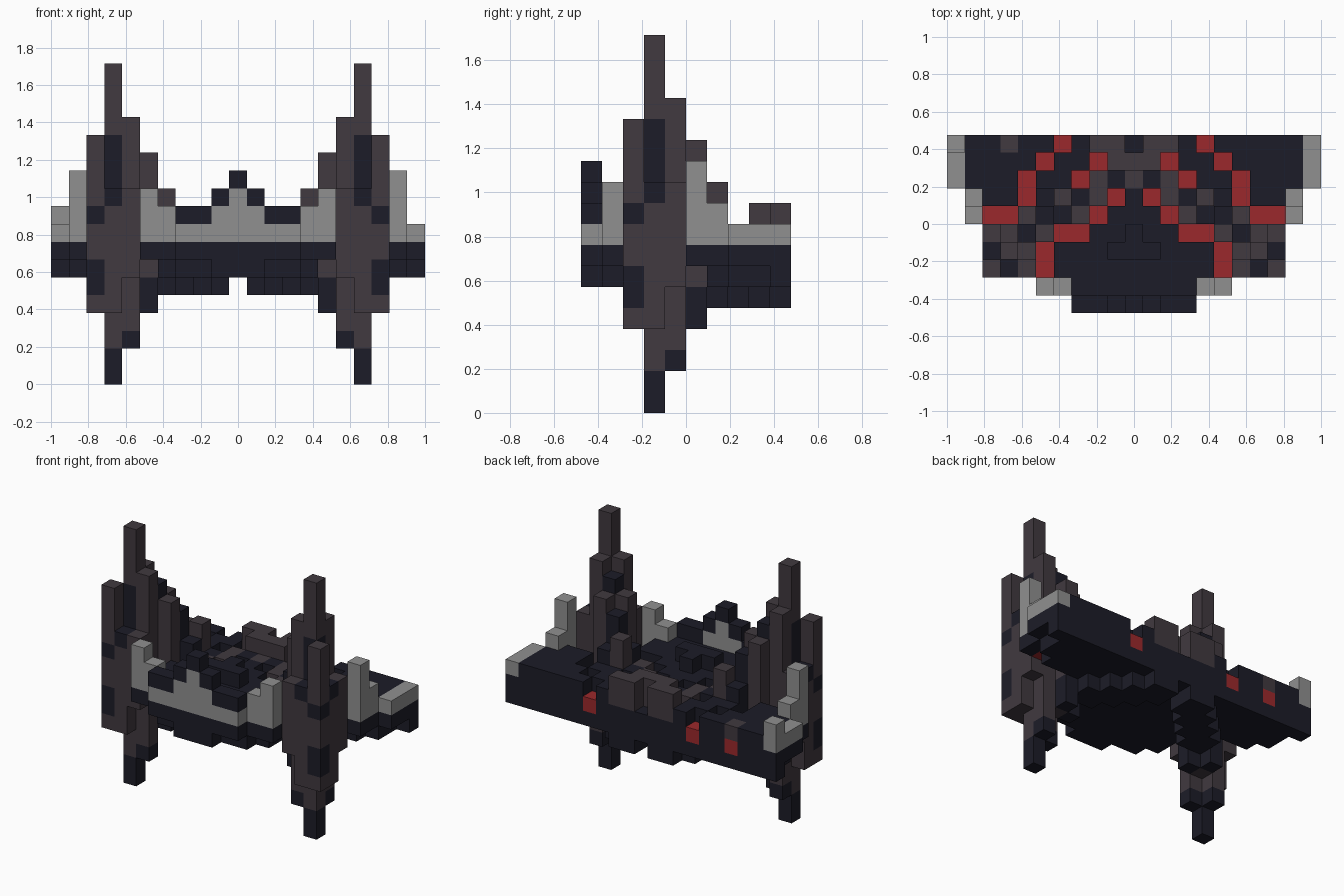
import bpy
import bmesh
from mathutils import Vector

cube = bpy.data.objects.get("Cube")
if cube:
    bpy.data.objects.remove(cube)

V = 2 / 21  # edge of one block
COLOURS = {
    "dark_navy": (0.0115, 0.0115, 0.021, 1),
    "warm_charcoal": (0.052, 0.041, 0.05, 1),
    "stone_grey": (0.28, 0.28, 0.28, 1),
    "deep_red": (0.33, 0.022, 0.025, 1),
}
DARK, BROWN, GREY, RED = range(4)
materials = []
for name, rgba in COLOURS.items():
    m = bpy.data.materials.new(name)
    m.use_nodes = True
    m.diffuse_color = rgba
    m.node_tree.nodes["Principled BSDF"].inputs["Base Color"].default_value = rgba
    materials.append(m)

blocks = {}  # (column, row, layer) -> (part, colour)


def column(part, i, j, bottom, top, colour):
    for k in range(bottom, top):
        blocks[i, j, k] = (part, colour)


def pair(part, i, j, bottom, top, colour):
    for s in (-1, 1):
        column(part, s * i, j, bottom, top, colour)


def ridge(part, i, j, bottom, top, colour):
    """Mirrored pair, plus its reflection across the diagonal of the wing."""
    pair(part, i, j, bottom, top, colour)
    pair(part, 10 - j, 10 - i, bottom, top, colour)


# Hull: wide stepped plate over a narrower layer
plate_widths = [3, 5, 8, 8, 8, 9, 9, 10, 10, 10]
under_widths = [1, 3, 4, 4, 4, 5, 8, 9, 9, 10]
for j in range(10):
    for i in range(plate_widths[j] + 1):
        pair("hull", i, j, 7, 9, DARK)
    for i in range(under_widths[j] + 1):
        pair("hull", i, j, 6, 7, DARK)

# Grey walls around the rim
for i, top in ((0, 11), (1, 10), (2, 9), (3, 9)):
    pair("front_wall", i, 0, 8, top, GREY)
    pair("front_wall", i, 0, top, top + 1, DARK)
pair("front_wall", 4, 1, 8, 10, GREY)
pair("front_wall", 5, 1, 8, 11, GREY)
pair("side_wall", 9, 5, 8, 12, GREY)
pair("side_wall", 9, 6, 8, 10, GREY)
for j in (7, 8, 9):
    pair("side_wall", 10, j, 8, 9, GREY)
column("side_wall", -10, 9, 9, 10, GREY)

# Checkered deck between the red arcs
for j in range(5, 10):
    for i in range(7):
        even = (i + j) % 2 == 0
        if i <= 2 and j >= 7:
            pair("deck_tiles", i, j, 8, 9, DARK if even else BROWN)
        elif 8 <= i + j <= 11:
            pair("deck_tiles", i, j, 8, 9, BROWN if even else DARK)
for i, j in ((0, 8), (1, 8), (1, 9), (2, 9)):
    pair("deck_tiles", i, j, 8, 10, BROWN)
del blocks[0, 9, 8]

# Red arcs sunk one block below the deck
for i, j in ((5, 2), (5, 3), (4, 4), (3, 4), (2, 5), (1, 6), (3, 7), (2, 8)):
    ridge("red_arc", i, j, 7, 8, RED)
for i, j, k in [c for c, (part, colour) in blocks.items() if part == "red_arc"]:
    blocks.pop((i, j, k + 1), None)
column("red_arc", -7, 9, 7, 8, RED)
column("deck_tiles", -7, 9, 8, 9, BROWN)

# Small blocks in the middle of the front deck
for i, j in ((0, 3), (1, 3), (0, 4)):
    pair("deck_blocks", i, j, 9, 10, DARK)

# Underside ridge along each diagonal
for i in range(1, 6):
    for j in range(5, 10):
        if abs(i + j - 10) <= 1:
            pair("keel", i, j, 5, 6, DARK)

# Stepped ridge falling from each tower
ridge("tower_ridge", 6, 4, 4, 8, BROWN)
ridge("tower_ridge", 6, 4, 8, 14, DARK)
ridge("tower_ridge", 5, 4, 6, 13, BROWN)
ridge("tower_ridge", 5, 4, 4, 6, DARK)
ridge("tower_ridge", 5, 5, 5, 12, DARK)
ridge("tower_ridge", 4, 5, 5, 10, DARK)
ridge("tower_ridge", 4, 6, 6, 11, BROWN)

# Towers: spire, buttresses and outer corner
ridge("tower", 7, 3, 0, 18, BROWN)
ridge("tower", 7, 3, 0, 2, DARK)
ridge("tower", 7, 3, 11, 14, DARK)
ridge("tower", 6, 3, 2, 15, BROWN)
ridge("tower", 6, 3, 2, 3, DARK)
ridge("tower", 6, 2, 6, 11, BROWN)
ridge("tower", 7, 2, 4, 10, BROWN)
ridge("tower", 7, 2, 10, 11, DARK)
ridge("tower", 8, 2, 4, 14, BROWN)
ridge("tower", 8, 2, 5, 7, DARK)
ridge("tower", 8, 2, 9, 10, DARK)

# Turn the exposed block faces into one mesh per part
AXES = [Vector((1, 0, 0)), Vector((0, 1, 0)), Vector((0, 0, 1))]
for part in sorted({p for p, c in blocks.values()}):
    bm = bmesh.new()
    for cell, (owner, colour) in blocks.items():
        if owner != part:
            continue
        centre = Vector((cell[0], cell[1] - 4.5, cell[2] + 0.5))
        for a in range(3):
            for s in (-1, 1):
                n = AXES[a] * s
                if tuple(int(c + d) for c, d in zip(cell, n)) in blocks:
                    continue
                u = AXES[(a + 1) % 3] * s
                v = AXES[(a + 2) % 3]
                corners = [n - u - v, n + u - v, n + u + v, n - u + v]
                face = bm.faces.new([bm.verts.new((centre + c / 2) * V) for c in corners])
                face.material_index = colour
    bmesh.ops.remove_doubles(bm, verts=bm.verts, dist=V / 100)
    mesh = bpy.data.meshes.new(part)
    bm.to_mesh(mesh)
    bm.free()
    for m in materials:
        mesh.materials.append(m)
    bpy.context.collection.objects.link(bpy.data.objects.new(part, mesh))
